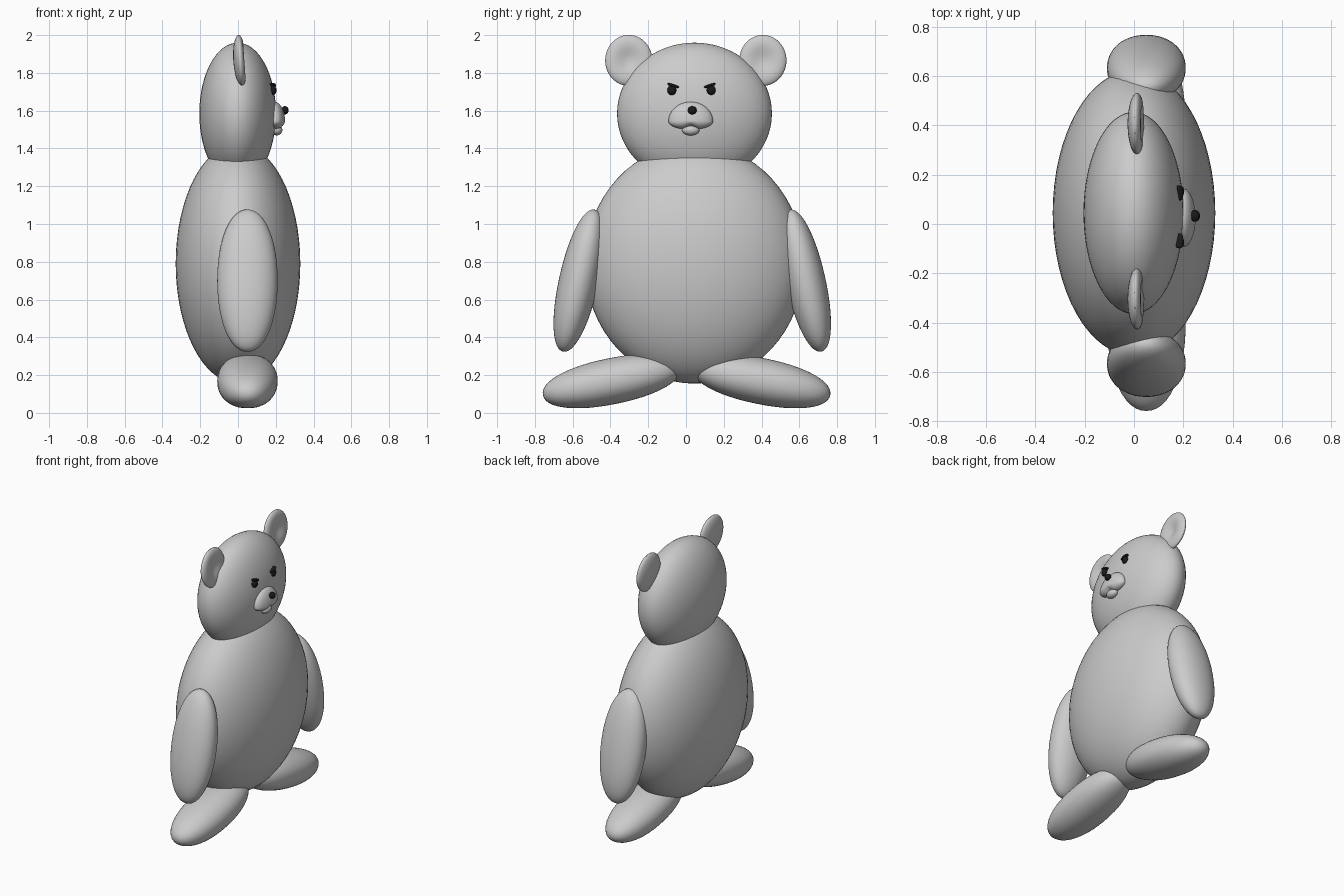
import bpy, bmesh, math
from mathutils import Matrix, Vector, Euler

if "Cube" in bpy.data.objects:
    bpy.data.objects.remove(bpy.data.objects["Cube"])

black = bpy.data.materials.new("black")
black.diffuse_color = (0.01, 0.01, 0.01, 1)
black.use_nodes = True
black.node_tree.nodes["Principled BSDF"].inputs["Base Color"].default_value = black.diffuse_color


def blob(name, loc, radii, rot=(0, 0, 0), shape=None, mat=None, seg=48, power=2.0):
    """Smooth (super)ellipsoid; shape(v) may reshape the unit sphere first."""
    bm = bmesh.new()
    bmesh.ops.create_uvsphere(bm, u_segments=seg, v_segments=seg // 2, radius=1)
    for v in bm.verts:
        if power != 2.0:
            v.co /= sum(abs(c) ** power for c in v.co) ** (1 / power)
        if shape:
            v.co = shape(v.co.copy())
        v.co = Vector(c * r for c, r in zip(v.co, radii))
    bm.transform(Matrix.Translation(loc) @ Euler(rot).to_matrix().to_4x4())
    for f in bm.faces:
        f.smooth = True
    me = bpy.data.meshes.new(name)
    bm.to_mesh(me)
    bm.free()
    ob = bpy.data.objects.new(name, me)
    bpy.context.collection.objects.link(ob)
    if mat:
        me.materials.append(mat)
    return ob


def ear_shape(c):
    # shallow dish in the front of the ear
    if c.x > 0:
        c.x -= 0.9 * math.exp(-(c.y ** 2 + c.z ** 2) / 0.3)
    return c


def muzzle_shape(c):
    # tall rounded top, flat underside with a notch in the middle
    if c.z < 0:
        c.z *= 0.42
        c.z += 0.14 * math.exp(-(c.y / 0.25) ** 2) * min(1, -c.z * 3)
    return c


# torso and head (the bear looks along +x)
blob("body", (0, 0.045, 0.79), (0.33, 0.58, 0.635), seg=64)
blob("head", (-0.002, 0.045, 1.585), (0.203, 0.41, 0.375), seg=64)

# paired parts; s is the side along y
for s, side in ((-1, "right"), (1, "left")):
    blob(side + "_ear", (0.013, 0.052 + s * 0.355, 1.866), (0.038, 0.125, 0.135),
         rot=(0, -0.07, 0), shape=ear_shape)
    blob(side + "_arm", (0.05, 0.033 + s * 0.6, 0.70), (0.16, 0.105, 0.385),
         rot=(s * 0.22, 0, 0), power=2.1)
    blob(side + "_leg", (0.05, 0.003 + s * 0.395, 0.168), (0.16, 0.373, 0.122),
         rot=(-s * 0.2, 0, 0), power=2.15)
    blob(side + "_eye", (0.184, 0.029 + s * 0.104, 1.708), (0.02, 0.024, 0.026),
         mat=black, seg=24)
    blob(side + "_brow", (0.184, 0.029 + s * 0.097, 1.733), (0.016, 0.031, 0.007),
         rot=(s * 0.3, 0, 0), mat=black, seg=24, power=3.5)

# face
blob("muzzle", (0.2, 0.025, 1.543), (0.05, 0.118, 0.104), rot=(0, -0.06, 0), shape=muzzle_shape)
blob("chin", (0.205, 0.025, 1.497), (0.03, 0.046, 0.028), seg=24)
blob("nose", (0.248, 0.033, 1.602), (0.02, 0.024, 0.022), mat=black, seg=24)
